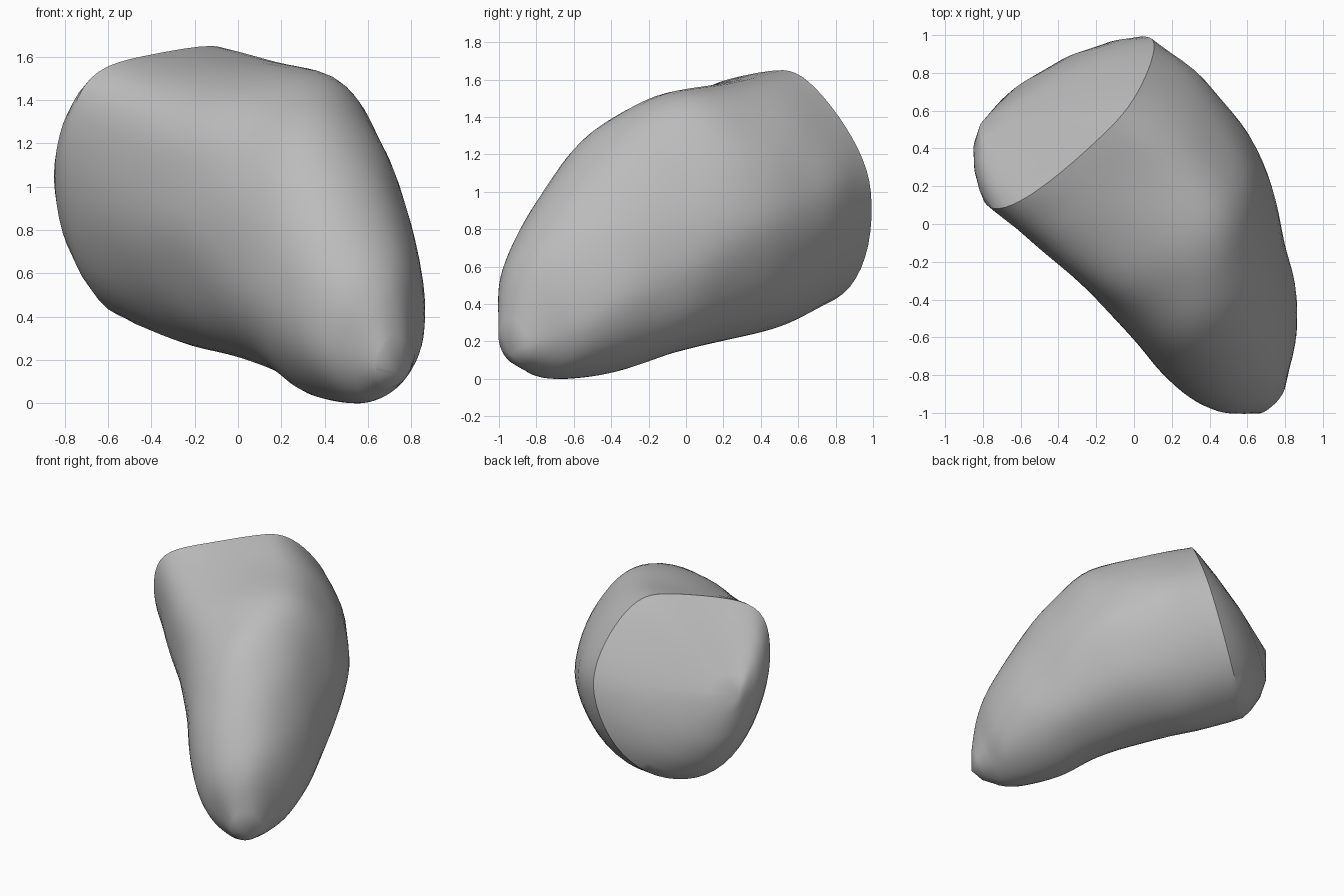
import bpy, bmesh, math
from mathutils import Vector, noise

if "Cube" in bpy.data.objects:
    bpy.data.objects.remove(bpy.data.objects["Cube"], do_unlink=True)

SEGMENTS = 56
STEPS = 5
DIAGONAL = math.sqrt(0.5)

# Cross-sections from the cut end to the tip, in a frame turned 45 degrees:
# u runs toward the cut end, v across, z up.
# top u, top z, bottom u, bottom z, left v, right v, ridge v, left lift, right lift
SECTIONS = [
    (.45, 1.65, .8, .39, -.48, .76, .28, .25, .04),
    (.08, 1.58, .47, .28, -.45, .8, .27, .18, .06),
    (-.3, 1.52, .11, .21, -.42, .76, .21, .08, -.02),
    (-.59, 1.36, -.25, .13, -.43, .62, .06, 0, -.08),
    (-.81, 1.13, -.5, .05, -.45, .48, 0, 0, -.08),
    (-.97, .91, -.72, .01, -.44, .35, -.05, 0, -.06),
    (-1.1, .7, -.88, 0, -.39, .21, -.1, 0, -.08),
    (-1.17, .51, -1, .02, -.31, .07, -.14, 0, -.06),
    (-1.2, .3, -1.12, .07, -.25, -.03, -.14, 0, -.02),
]
TIP = (-1.2, -.13, .13)
APEX = (.95, -.2, 1.07)


def to_world(u, v, z):
    return Vector(((v - u) * DIAGONAL, (v + u) * DIAGONAL, z))


def blend(a, b, c, d, t):
    """Smooth curve value between b and c."""
    return b + .5 * t * (c - a + t * (2 * a - 5 * b + 4 * c - d
                                      + t * (3 * (b - c) + d - a)))


def power(value, exponent):
    return math.copysign(abs(value) ** (2 / exponent), value)


def section_ring(section):
    """Rounded outline, fullest at the upper left and lower right."""
    top_u, top_z, low_u, low_z, left, right, ridge, lift_l, lift_r = section
    middle = (left + right) / 2
    points = []
    for i in range(SEGMENTS):
        angle = math.tau * i / SEGMENTS
        s, c = math.sin(angle), math.cos(angle)
        exponent = 1.97 - .15 * s - .2 * s * c
        side, height = power(s, exponent), power(c, exponent)
        share = (1 + height) / 2
        u = low_u + (top_u - low_u) * share
        z = low_z + (top_z - low_z) * share
        z += abs(side) ** 3 * (lift_r if side > 0 else lift_l)
        v = middle + side * (right - left) / 2
        v += (ridge - middle) * max(height, 0) * (1 - abs(side))
        points.append(to_world(u, v, z))
    return points


# Interpolate the body sections
rings = []
last = len(SECTIONS) - 1
for k in range(last):
    keys = [SECTIONS[min(max(k + j, 0), last)] for j in (-1, 0, 1, 2)]
    for step in range(STEPS):
        t = step / STEPS
        rings.append(section_ring([blend(*q, t) for q in zip(*keys)]))
rings.append(section_ring(SECTIONS[last]))

# Gentle lumps on the skin, leaving both ends clean
for ring in rings[2:-STEPS]:
    centre = sum(ring, Vector()) / SEGMENTS
    for p in ring:
        p += (p - centre).normalized() * noise.noise(p * 3) * .012

# Shallow dome over the cut end, flat above and fuller below
apex = to_world(*APEX)
outward = to_world(.95, 0, .3)
rim = rings[0]
fullness = [.7 - .5 * math.cos(math.tau * i / SEGMENTS) for i in range(SEGMENTS)]
for t, bulge in ((.08, .04), (.25, .075), (.5, .075), (.8, .03)):
    rings.insert(0, [p.lerp(apex, t) + outward * bulge * f
                     for p, f in zip(rim, fullness)])

# Skin the rings and close both ends with fans
bm = bmesh.new()
loops = [[bm.verts.new(p) for p in ring] for ring in rings]
for a, b in zip(loops, loops[1:]):
    for i in range(SEGMENTS):
        j = (i + 1) % SEGMENTS
        bm.faces.new((a[i], a[j], b[j], b[i]))
for loop, end in ((loops[0], apex), (loops[-1], to_world(*TIP))):
    point = bm.verts.new(end)
    for i in range(SEGMENTS):
        bm.faces.new((loop[i], loop[(i + 1) % SEGMENTS], point))
bmesh.ops.recalc_face_normals(bm, faces=bm.faces)

mesh = bpy.data.meshes.new("tapered_stone")
bm.to_mesh(mesh)
bm.free()
stone = bpy.data.objects.new("tapered_stone", mesh)
bpy.context.collection.objects.link(stone)

# Single plain grey
grey = bpy.data.materials.new("plain_grey")
grey.use_nodes = True
colour = (.5, .5, .5, 1)
grey.diffuse_color = colour
for node in grey.node_tree.nodes:
    if node.type == "BSDF_PRINCIPLED":
        node.inputs["Base Color"].default_value = colour
mesh.materials.append(grey)

bpy.ops.object.select_all(action="DESELECT")
stone.select_set(True)
bpy.context.view_layer.objects.active = stone
bpy.ops.object.shade_smooth_by_angle(angle=math.radians(35))
